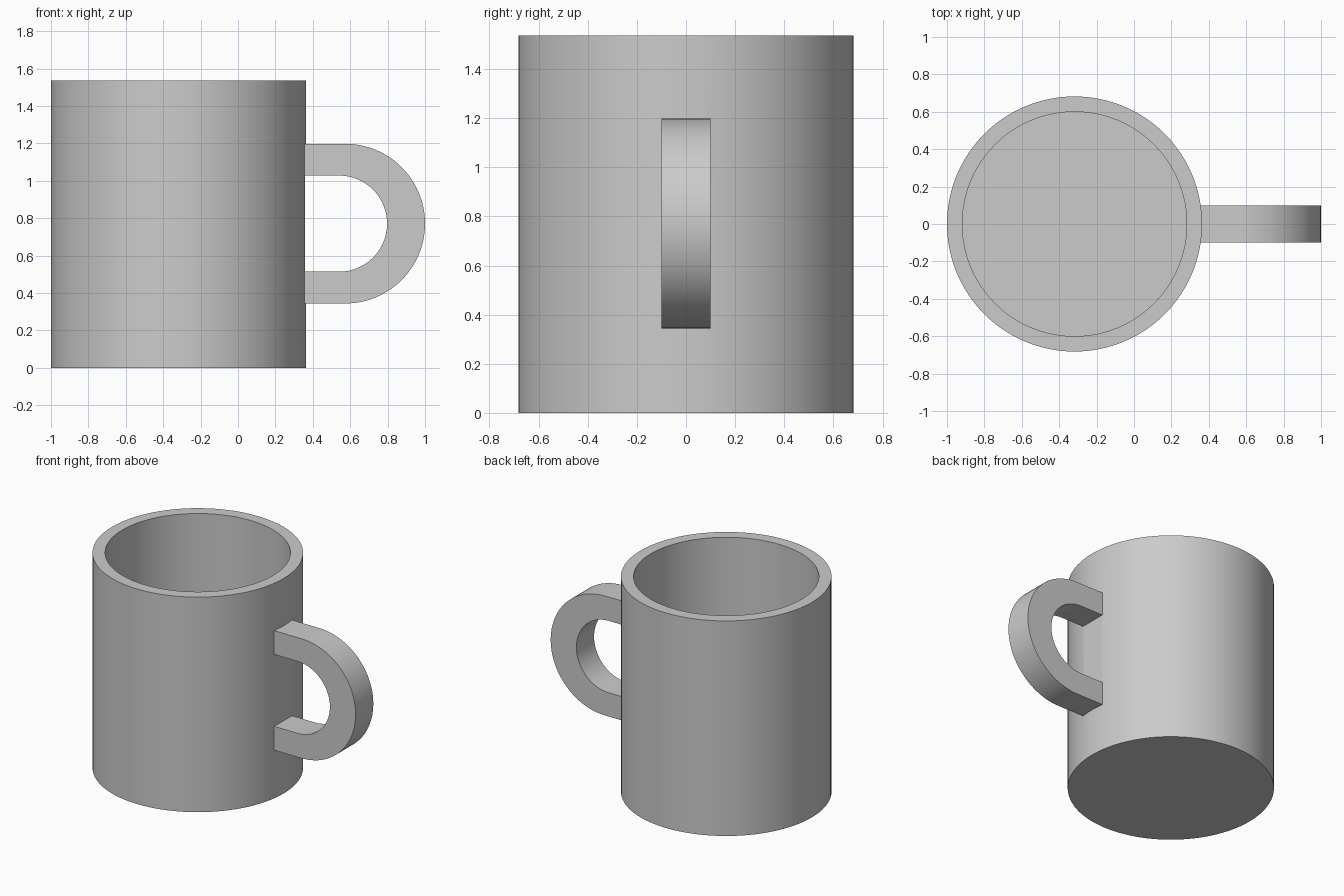
import bpy, bmesh
from math import sin, cos, pi, radians
from mathutils import Vector

cube = bpy.data.objects.get("Cube")
if cube:
    bpy.data.objects.remove(cube, do_unlink=True)

CUP_X, OUTER, INNER, HEIGHT, FLOOR = -0.318, 0.682, 0.6, 1.537, 0.08
FLAT_X, MID_Z, HALF_W = 0.357, 0.771, 0.1
RISE = 0.427            # half the height of the handle

grey = bpy.data.materials.new("light grey")
grey.use_nodes = True
grey.diffuse_color = (0.6, 0.6, 0.6, 1)
grey.node_tree.nodes["Principled BSDF"].inputs["Base Color"].default_value = grey.diffuse_color


def make_object(name, bm):
    bmesh.ops.recalc_face_normals(bm, faces=bm.faces)
    mesh = bpy.data.meshes.new(name)
    bm.to_mesh(mesh)
    bm.free()
    mesh.materials.append(grey)
    obj = bpy.data.objects.new(name, mesh)
    bpy.context.collection.objects.link(obj)
    return obj


def select_only(obj):
    bpy.ops.object.select_all(action="DESELECT")
    obj.select_set(True)
    bpy.context.view_layer.objects.active = obj


def smooth(obj):
    select_only(obj)
    bpy.ops.object.shade_smooth_by_angle(angle=radians(6))


def extrude_y(outline):
    """Prism from an x-z outline, spanning the handle width."""
    bm = bmesh.new()
    face = bm.faces.new([bm.verts.new((x, -HALF_W, z)) for x, z in outline])
    top = bmesh.ops.extrude_face_region(bm, geom=[face])["geom"]
    verts = [v for v in top if isinstance(v, bmesh.types.BMVert)]
    bmesh.ops.translate(bm, verts=verts, vec=(0, 2 * HALF_W, 0))
    return bm


# Cup: hollow profile turned about its axis
bm = bmesh.new()
profile = [(0, 0), (OUTER, 0), (OUTER, HEIGHT), (INNER, HEIGHT), (INNER, FLOOR), (0, FLOOR)]
verts = [bm.verts.new((CUP_X + r, 0, z)) for r, z in profile]
edges = [bm.edges.new(pair) for pair in zip(verts, verts[1:])]
bmesh.ops.spin(bm, geom=verts + edges, cent=(CUP_X, 0, 0), axis=(0, 0, 1),
               angle=2 * pi, steps=96, use_merge=False)
bmesh.ops.remove_doubles(bm, verts=bm.verts, dist=0.0001)
cup = make_object("cup", bm)

# Flat seat on the cup wall where the handle meets it
cutter = make_object("handle_seat_cutter", extrude_y([
    (FLAT_X, MID_Z - RISE), (0.5, MID_Z - RISE), (0.5, MID_Z + RISE), (FLAT_X, MID_Z + RISE)]))
cut = cup.modifiers.new("handle seat", "BOOLEAN")
cut.operation, cut.solver, cut.object = "DIFFERENCE", "EXACT", cutter
select_only(cup)
bpy.ops.object.modifier_apply(modifier=cut.name)
bpy.data.objects.remove(cutter, do_unlink=True)
smooth(cup)


# Handle: D-shaped loop with square section, its ends set into the wall
def half_loop(centre_x, radius, steps=48):
    arc = [(centre_x + radius * cos(a), MID_Z + radius * sin(a))
           for a in (pi / 2 - pi * i / steps for i in range(steps + 1))]
    root = FLAT_X - 0.02
    return [(root, MID_Z + radius)] + arc + [(root, MID_Z - radius)]


handle = make_object("handle", extrude_y(
    half_loop(1 - RISE, RISE) + half_loop(0.54, 0.257)[::-1]))
smooth(handle)
